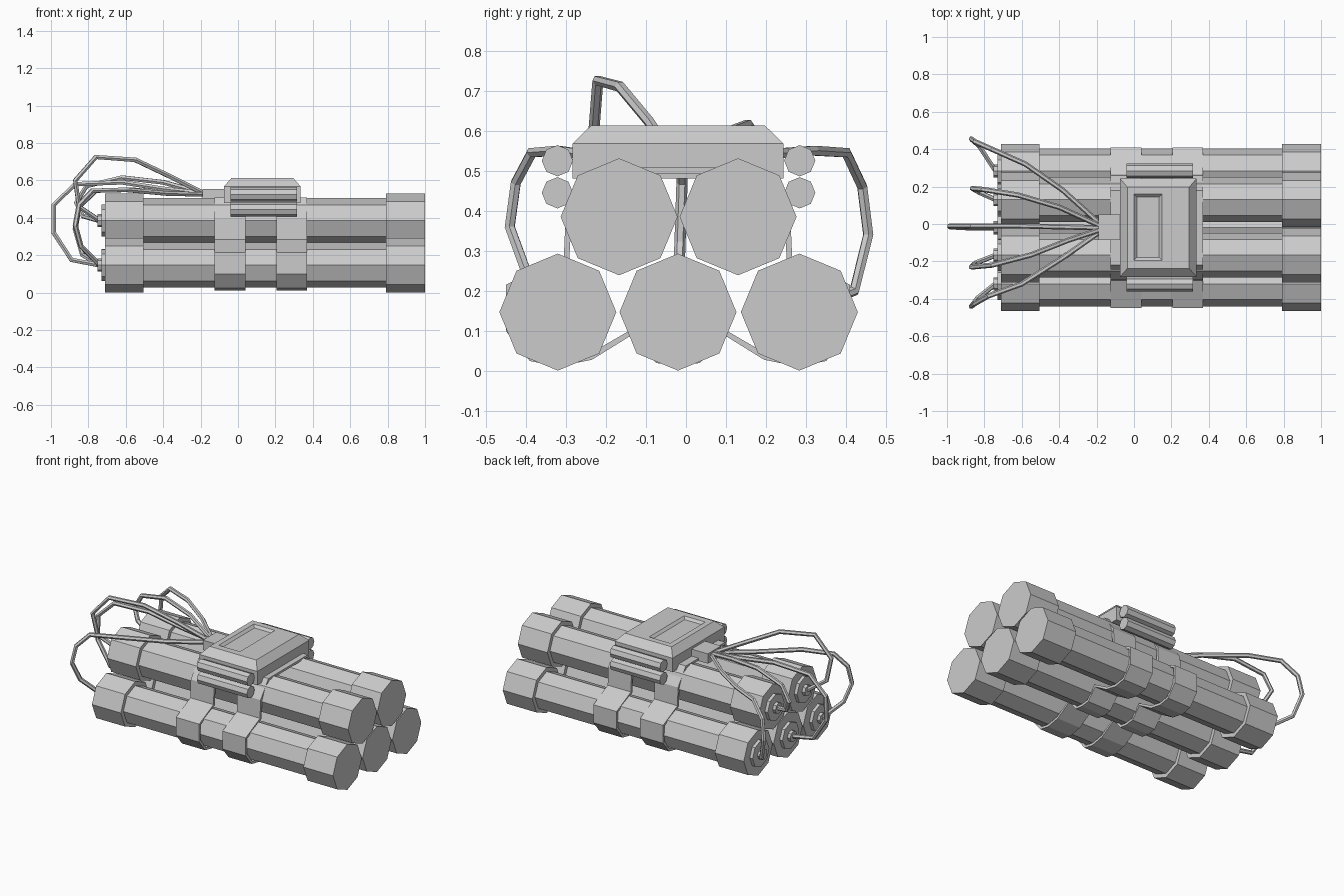
import bpy, bmesh, math

if "Cube" in bpy.data.objects:
    bpy.data.objects.remove(bpy.data.objects["Cube"])

CY = -0.02  # symmetry plane of the bundle


def finish(bm, name):
    bmesh.ops.recalc_face_normals(bm, faces=bm.faces)
    me = bpy.data.meshes.new(name)
    bm.to_mesh(me)
    bm.free()
    ob = bpy.data.objects.new(name, me)
    bpy.context.collection.objects.link(ob)
    return ob


def lathe_x(name, profile, y, z, sides=8):
    """Faceted solid around an X axis from (x, radius) stations."""
    bm = bmesh.new()
    rings = []
    for x, r in profile:
        rings.append([bm.verts.new((x, y + r * math.sin(2 * math.pi * i / sides),
                                    z + r * math.cos(2 * math.pi * i / sides)))
                      for i in range(sides)])
    for a, b in zip(rings, rings[1:]):
        for i in range(sides):
            j = (i + 1) % sides
            bm.faces.new((a[i], a[j], b[j], b[i]))
    bm.faces.new(rings[0])
    bm.faces.new(rings[-1])
    return finish(bm, name)


def box(name, x0, x1, y0, y1, z0, z1):
    bm = bmesh.new()
    bmesh.ops.create_cube(bm, size=1)
    for v in bm.verts:
        v.co = ((x0 + x1) / 2 + v.co.x * (x1 - x0),
                (y0 + y1) / 2 + v.co.y * (y1 - y0),
                (z0 + z1) / 2 + v.co.z * (z1 - z0))
    return finish(bm, name)


# Tubes with wider end collars and a stepped nub on the left end
tube = [(-0.75, 0.035), (-0.73, 0.035), (-0.73, 0.085), (-0.71, 0.085),
        (-0.71, 0.146), (-0.505, 0.146), (-0.505, 0.12),
        (0.79, 0.12), (0.79, 0.146), (1.0, 0.146)]
for i, (y, z) in enumerate([(-0.32, 0.147), (CY, 0.147), (0.283, 0.147),
                            (-0.167, 0.385), (0.13, 0.385)]):
    lathe_x(f"tube_{i + 1}", tube, y, z)

# Two straps that follow the outline of the bundle
half = [(0.0, 0.012), (0.055, 0.02), (0.115, 0.09), (0.215, 0.028), (0.30, 0.011),
        (0.37, 0.025), (0.43, 0.10), (0.43, 0.215), (0.285, 0.285),
        (0.28, 0.40), (0.20, 0.508)]
outline = half + [(-d, z) for d, z in reversed(half[1:])]
for i, (x0, x1) in enumerate([(-0.125, 0.04), (0.205, 0.37)]):
    bm = bmesh.new()
    a = [bm.verts.new((x0, CY + d, z)) for d, z in outline]
    b = [bm.verts.new((x1, CY + d, z)) for d, z in outline]
    n = len(outline)
    for k in range(n):
        m = (k + 1) % n
        bm.faces.new((a[k], a[m], b[m], b[k]))
    ob = finish(bm, f"strap_{i + 1}")
    mod = ob.modifiers.new("thickness", 'SOLIDIFY')
    mod.thickness = 0.016
    mod.offset = -1

# Control box with sloped upper edges and a sunken panel on top
bm = bmesh.new()
levels = [(-0.075, 0.335, -0.283, 0.243, 0.48), (-0.075, 0.335, -0.283, 0.243, 0.568),
          (-0.035, 0.295, -0.237, 0.197, 0.613)]
panel = [(0.0, 0.15, -0.195, 0.16, 0.613), (0.015, 0.135, -0.18, 0.145, 0.598)]
rings = [[bm.verts.new(p) for p in ((x0, y0, z), (x1, y0, z), (x1, y1, z), (x0, y1, z))]
         for x0, x1, y0, y1, z in levels + panel]
for a, b in zip(rings, rings[1:]):
    for i in range(4):
        j = (i + 1) % 4
        bm.faces.new((a[i], a[j], b[j], b[i]))
bm.faces.new(rings[0])
bm.faces.new(rings[-1])
finish(bm, "control_box")

# Wire socket on the left of the box
box("wire_socket", -0.19, -0.07, -0.085, 0.05, 0.49, 0.553)

# Small cylinders along both sides of the box
for side, y in (("front", -0.321), ("back", 0.284)):
    for lvl, z in (("upper", 0.525), ("lower", 0.445)):
        lathe_x(f"{side}_{lvl}_cell", [(-0.04, 0.039), (0.315, 0.039)], y, z)

# Wires looping from the socket to each tube
wires = [
    [(-0.18, -0.04, 0.525), (-0.38, -0.18, 0.53), (-0.6, -0.32, 0.55), (-0.78, -0.385, 0.545),
     (-0.85, -0.425, 0.47), (-0.87, -0.44, 0.36), (-0.84, -0.40, 0.25), (-0.74, -0.32, 0.147)],
    [(-0.18, -0.03, 0.53), (-0.36, -0.09, 0.62), (-0.55, -0.165, 0.71), (-0.76, -0.22, 0.725),
     (-0.87, -0.23, 0.60), (-0.85, -0.21, 0.46), (-0.74, -0.167, 0.385)],
    [(-0.18, CY, 0.53), (-0.4, -0.015, 0.555), (-0.62, -0.01, 0.59), (-0.87, -0.01, 0.58),
     (-0.985, -0.01, 0.47), (-0.985, -0.015, 0.32), (-0.89, -0.02, 0.175), (-0.74, CY, 0.147)],
    [(-0.18, -0.01, 0.53), (-0.4, 0.09, 0.59), (-0.62, 0.155, 0.615), (-0.81, 0.185, 0.57),
     (-0.865, 0.19, 0.48), (-0.83, 0.17, 0.41), (-0.74, 0.13, 0.385)],
    [(-0.18, 0.0, 0.525), (-0.38, 0.18, 0.54), (-0.58, 0.32, 0.55), (-0.76, 0.40, 0.545),
     (-0.85, 0.44, 0.46), (-0.87, 0.455, 0.34), (-0.83, 0.42, 0.20), (-0.74, 0.283, 0.147)],
]
for i, pts in enumerate(wires):
    cu = bpy.data.curves.new(f"wire_{i + 1}", 'CURVE')
    cu.dimensions = '3D'
    cu.bevel_depth = 0.014
    cu.bevel_resolution = 1
    cu.use_fill_caps = True
    sp = cu.splines.new('POLY')
    sp.points.add(len(pts) - 1)
    sp.use_smooth = False
    for p, co in zip(sp.points, pts):
        p.co = (*co, 1)
    ob = bpy.data.objects.new(f"wire_{i + 1}", cu)
    bpy.context.collection.objects.link(ob)
    bpy.ops.object.select_all(action='DESELECT')
    ob.select_set(True)
    bpy.context.view_layer.objects.active = ob
    bpy.ops.object.convert(target='MESH')
